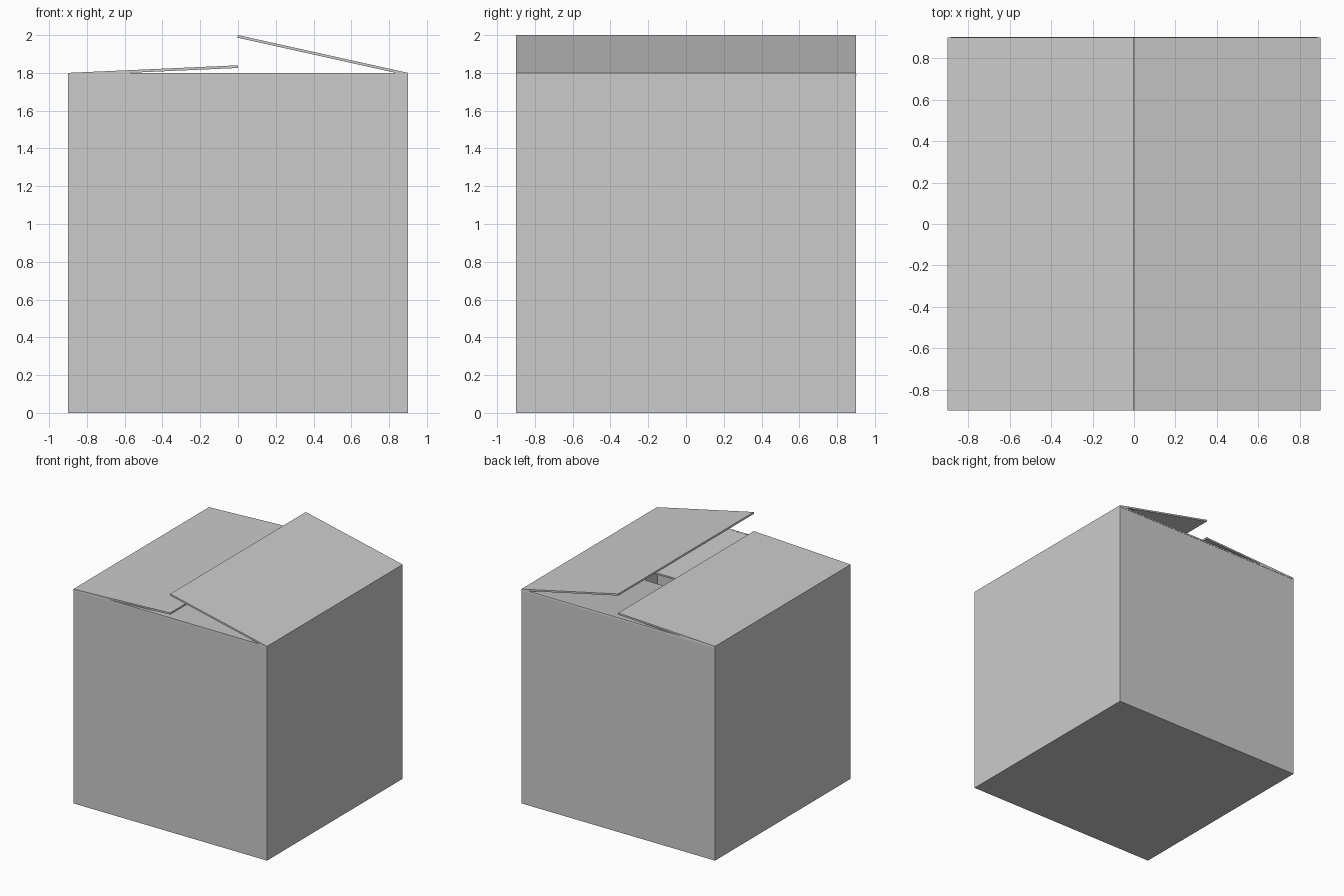
import bpy, bmesh
from math import radians, cos, sin, atan2
from mathutils import Matrix

if "Cube" in bpy.data.objects:
    bpy.data.objects.remove(bpy.data.objects["Cube"])

H = 0.9       # half width of the box
TOP = 1.8     # height of the walls
T = 0.014     # cardboard thickness


def add_object(name, bm):
    bmesh.ops.recalc_face_normals(bm, faces=bm.faces)
    mesh = bpy.data.meshes.new(name)
    bm.to_mesh(mesh)
    bm.free()
    ob = bpy.data.objects.new(name, mesh)
    bpy.context.collection.objects.link(ob)
    return ob


# Open-topped carton, thickened inwards
bm = bmesh.new()
bmesh.ops.create_cube(bm, size=1, matrix=Matrix.Translation((0, 0, TOP / 2))
                      @ Matrix.Diagonal((2 * H, 2 * H, TOP, 1)))
lid = max(bm.faces, key=lambda f: f.calc_center_median().z)
bmesh.ops.delete(bm, geom=[lid], context='FACES_ONLY')
body = add_object("carton_body", bm)
shell = body.modifiers.new("thickness", 'SOLIDIFY')
shell.thickness = T
shell.offset = -1
shell.use_even_offset = True


# Flap hinged on the top edge of one wall; its upper face passes through the hinge
def flap(name, side, length, angle, half_width):
    bm = bmesh.new()
    bmesh.ops.create_cube(bm, size=1, matrix=Matrix.Translation((-length / 2, 0, -T / 2))
                          @ Matrix.Diagonal((length, 2 * half_width, T, 1)))
    place = (Matrix.Rotation(radians(side), 4, 'Z')
             @ Matrix.Translation((H, 0, TOP))
             @ Matrix.Rotation(angle, 4, 'Y'))
    bm.transform(place)
    add_object(name, bm)


# Outer flaps, lifted; both meet the centre line
for name, side, rise in (("right_flap", 0, 0.2), ("left_flap", 180, 0.04)):
    flap(name, side, (H * H + rise * rise) ** 0.5, atan2(rise, H), H)

# Inner flaps, sagging into the box
for name, side, sag in (("back_inner_flap", 90, 8), ("front_inner_flap", 270, 2.6)):
    flap(name, side, H, -radians(sag), H - T)
